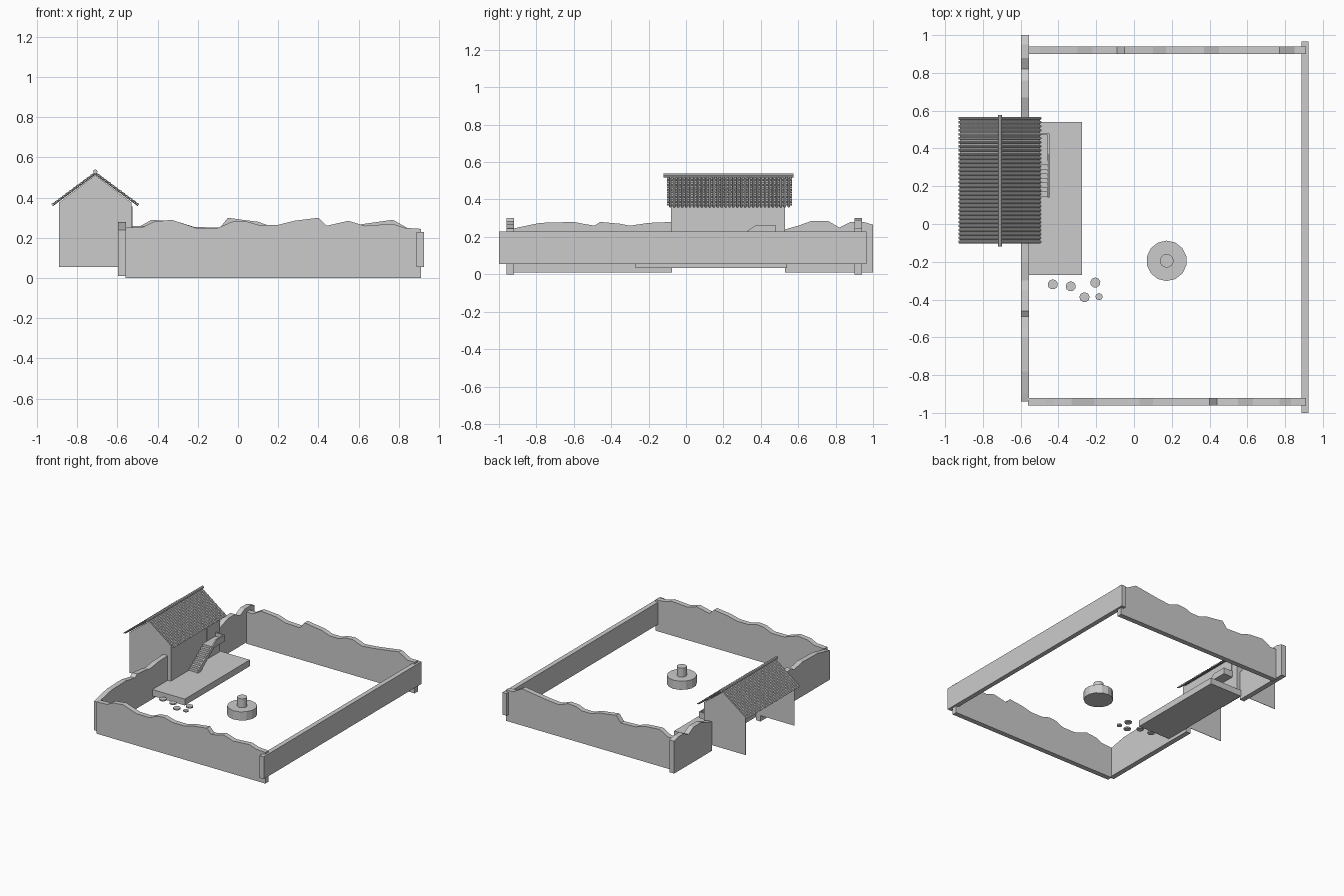
import bpy, bmesh, math
from mathutils import Vector

if "Cube" in bpy.data.objects:
    bpy.data.objects.remove(bpy.data.objects["Cube"])


def finish(bm, name):
    bmesh.ops.recalc_face_normals(bm, faces=bm.faces)
    me = bpy.data.meshes.new(name)
    bm.to_mesh(me)
    bm.free()
    ob = bpy.data.objects.new(name, me)
    bpy.context.collection.objects.link(ob)
    return ob


def prism(name, pts, axis, a, b):
    """Extrude a 2D outline (other axis, z) from a to b along axis 'x' or 'y'."""
    bm = bmesh.new()
    rings = []
    for t in (a, b):
        rings.append([bm.verts.new((t, u, z) if axis == 'x' else (u, t, z)) for u, z in pts])
    n = len(pts)
    bm.faces.new(rings[0])
    bm.faces.new(rings[1])
    for i in range(n):
        j = (i + 1) % n
        bm.faces.new((rings[0][i], rings[0][j], rings[1][j], rings[1][i]))
    return finish(bm, name)


def box(name, x0, x1, y0, y1, z0, z1):
    return prism(name, [(x0, z0), (x1, z0), (x1, z1), (x0, z1)], 'y', y0, y1)


def ragged(name, top, axis, a, b, base):
    """Wall with a broken top edge."""
    return prism(name, [(top[0][0], base)] + top[::-1][::-1] + [(top[-1][0], base)], axis, a, b)


def disc(name, x, y, z0, z1, r, sides, r_low=None):
    bm = bmesh.new()
    bmesh.ops.create_cone(bm, cap_ends=True, segments=sides, radius1=r_low or r, radius2=r, depth=z1 - z0)
    bmesh.ops.translate(bm, verts=bm.verts, vec=(x, y, (z0 + z1) / 2))
    return finish(bm, name)


# enclosure walls
ragged("front_wall", [(-.56, .25), (-.47, .255), (-.42, .28), (-.33, .29), (-.21, .25), (-.1, .25),
                      (-.03, .28), (.03, .285), (.1, .265), (.2, .265), (.28, .285), (.4, .30),
                      (.44, .26), (.55, .285), (.63, .26), (.77, .27), (.83, .25), (.91, .245)],
       'y', -.96, -.92, 0)
ragged("back_wall", [(-.56, .25), (-.5, .25), (-.43, .29), (-.3, .28), (-.22, .255), (-.09, .25),
                     (-.05, .30), (.02, .29), (.1, .28), (.17, .255), (.25, .255), (.3, .275),
                     (.37, .28), (.45, .25), (.56, .26), (.7, .28), (.77, .29), (.85, .245), (.91, .245)],
       'y', .90, .94, 0)
ragged("left_wall_near", [(-.94, .24), (-.9, .25), (-.78, .275), (-.6, .28), (-.55, .27), (-.49, .26),
                          (-.46, .28), (-.35, .27), (-.3, .26), (-.2, .275), (-.075, .28)],
       'x', -.597, -.557, .01)
ragged("left_wall_far", [(.53, .24), (.6, .26), (.67, .285), (.76, .285), (.82, .25),
                         (.88, .28), (.95, .28), (1.0, .265)], 'x', -.597, -.557, .01)
box("right_wall", .888, .925, -1.0, .965, .055, .23)

# house: two gables and a facade, open at the back
CX = -.71
gable = [(-.89, .055), (-.53, .055), (-.53, .375), (CX, .512), (-.89, .375)]
prism("gable_near", gable, 'y', -.08, -.077)
prism("gable_far", gable, 'y', .527, .53)
box("facade", -.533, -.53, -.08, .53, .055, .375)
box("door", -.53, -.526, .365, .475, .235, .355)

# roof tiles: round cover tiles in overlapping rows with hollow pans between
COLS, ROWS, SEG = 32, 12, 4
Y0, Y1 = -.105, .57
pitch = (Y1 - Y0) / COLS
slope = Vector((.213, 0, -.158))
up = Vector((.158, 0, .213)).normalized()
bm = bmesh.new()


def arc_strip(side, yc, t0, t1, r, lift0, lift1, sign):
    rows = []
    for t, lift in ((t0, lift0), (t1, lift1)):
        row = []
        for k in range(SEG + 1):
            a = math.pi * k / SEG
            p = slope * t + up * (lift + sign * .8 * r * math.sin(a))
            row.append(bm.verts.new((CX + side * p.x, yc + r * math.cos(a), .518 + p.z)))
        rows.append(row)
    for k in range(SEG):
        bm.faces.new((rows[0][k], rows[0][k + 1], rows[1][k + 1], rows[1][k]))


for side in (-1, 1):
    for c in range(COLS):
        yc = Y0 + (c + .5) * pitch
        for j in range(ROWS):
            arc_strip(side, yc, j / ROWS, (j + 1.1) / (ROWS + .1), pitch * .36, .001, .005, 1)
        if c < COLS - 1:
            arc_strip(side, yc + pitch / 2, 0, 1, pitch * .3, .002, .002, -1)
finish(bm, "roof_tiles")

# ridge cap
bm = bmesh.new()
bmesh.ops.create_cone(bm, cap_ends=True, segments=8, radius1=.011, radius2=.011, depth=.695)
for v in bm.verts:
    v.co = Vector((CX + v.co.x, v.co.z + .2285, .529 + v.co.y))
finish(bm, "ridge_cap")

# porch and outside stair
box("porch", -.557, -.275, -.27, .54, .035, .085)
N = 8
for i in range(N):
    y = .145 + i * .19 / N
    z = .085 + (i + 1) * .145 / N
    box("stair_step", -.528, -.455, y, y + .19 / N, z - .018, z)
box("stair_landing", -.528, -.455, .335, .475, .21, .23)
side = [(.14, .085), (.175, .085), (.345, .21), (.48, .21), (.48, .26), (.37, .26), (.14, .105)]
prism("stair_side", side, 'x', -.458, -.448)
box("landing_end", -.528, -.458, .47, .48, .21, .26)

# well
disc("well_base", .173, -.195, .057, .125, .107, 14)
disc("well_post", .173, -.195, .125, .195, .036, 14)

# stepping stones
for x, y, r in ((-.43, -.32, .027), (-.335, -.33, .027), (-.205, -.31, .027),
                (-.262, -.388, .027), (-.185, -.385, .019)):
    disc("stepping_stone", x, y, .057, .067, r, 9)
